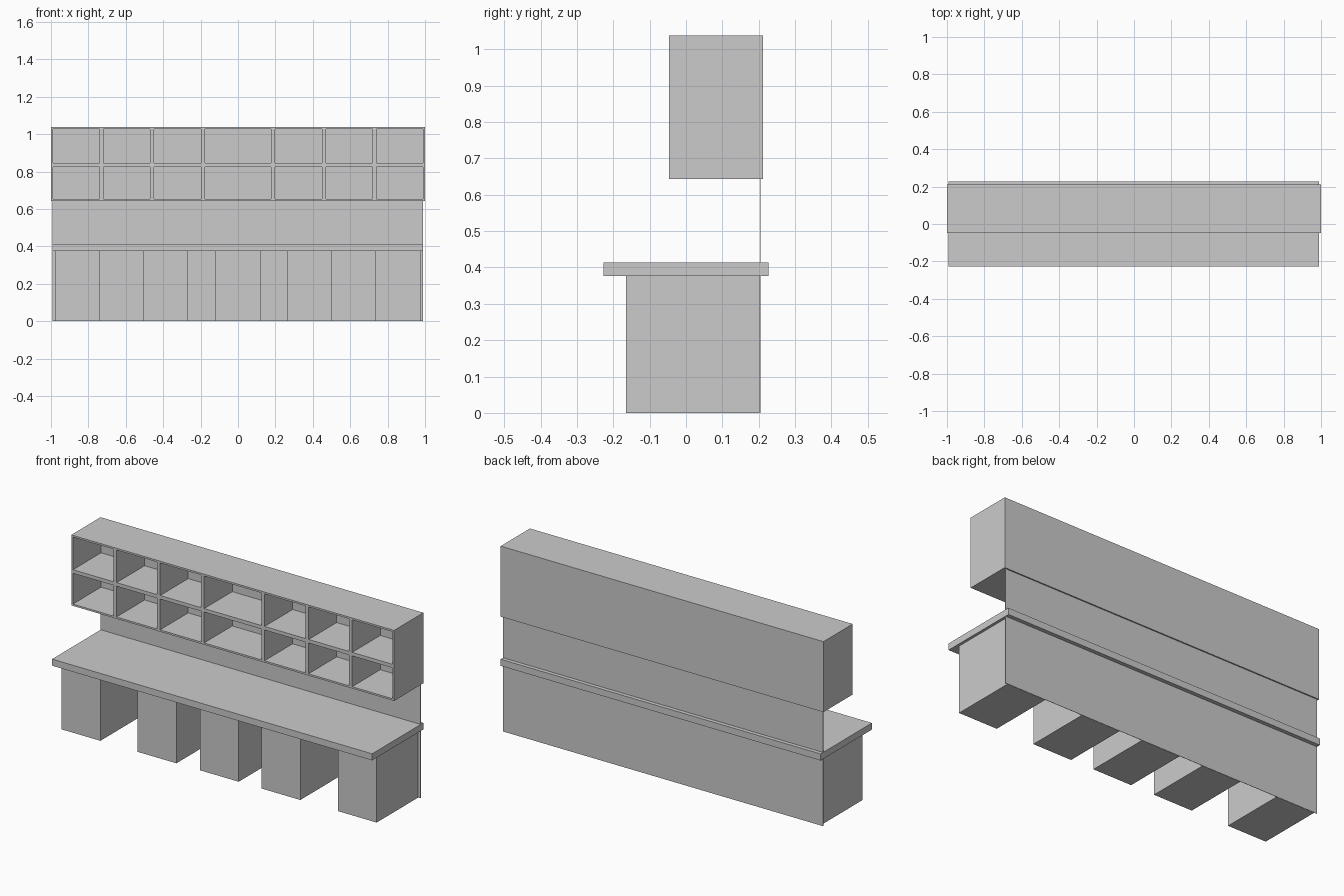
import bpy

if "Cube" in bpy.data.objects:
    bpy.data.objects.remove(bpy.data.objects["Cube"])


def box(name, x, y, z):
    """Box given by its (min, max) range on each axis."""
    bpy.ops.mesh.primitive_cube_add(size=1)
    ob = bpy.context.object
    ob.name = name
    ob.location = [(a + b) / 2 for a, b in (x, y, z)]
    ob.scale = [b - a for a, b in (x, y, z)]
    bpy.ops.object.transform_apply(location=True, rotation=False, scale=True)
    return ob


# Worktop and its five pedestals
box("worktop", (-0.993, 0.99), (-0.227, 0.227), (0.376, 0.413))
for i, cx in enumerate((-0.857, -0.386, 0.0, 0.382, 0.855)):
    box(f"pedestal_{i + 1}", (cx - 0.12, cx + 0.12), (-0.165, 0.202), (0, 0.376))

# Thin back panel joining the desk and the shelves
box("back_panel", (-0.993, 0.99), (0.203, 0.205), (0, 0.65))

# Overhead pigeonhole unit: outer case
Y0, Y1, Z0, Z1, T = -0.047, 0.212, 0.643, 1.038, 0.01
box("shelf_back", (-1, 1), (0.202, Y1), (Z0, Z1))
box("shelf_top", (-1, 1), (Y0, 0.202), (Z1 - T, Z1))
box("shelf_bottom", (-1, 1), (Y0, 0.202), (Z0, Z0 + T))
for side, x in (("left", (-1, -1 + T)), ("right", (1 - T, 1))):
    box(f"shelf_side_{side}", x, (Y0, 0.202), (Z0 + T, Z1 - T))

# Middle shelf and upright dividers (wider centre bay)
box("middle_shelf", (-1 + T, 1 - T), (Y0 + 0.001, 0.202), (0.825, 0.845))
for s in (-1, 1):
    for i, cx in enumerate((0.187, 0.46, 0.73)):
        name = f"divider_{'left' if s < 0 else 'right'}_{i + 1}"
        box(name, (s * cx - 0.01, s * cx + 0.01), (Y0, 0.202), (Z0 + T, Z1 - T))
